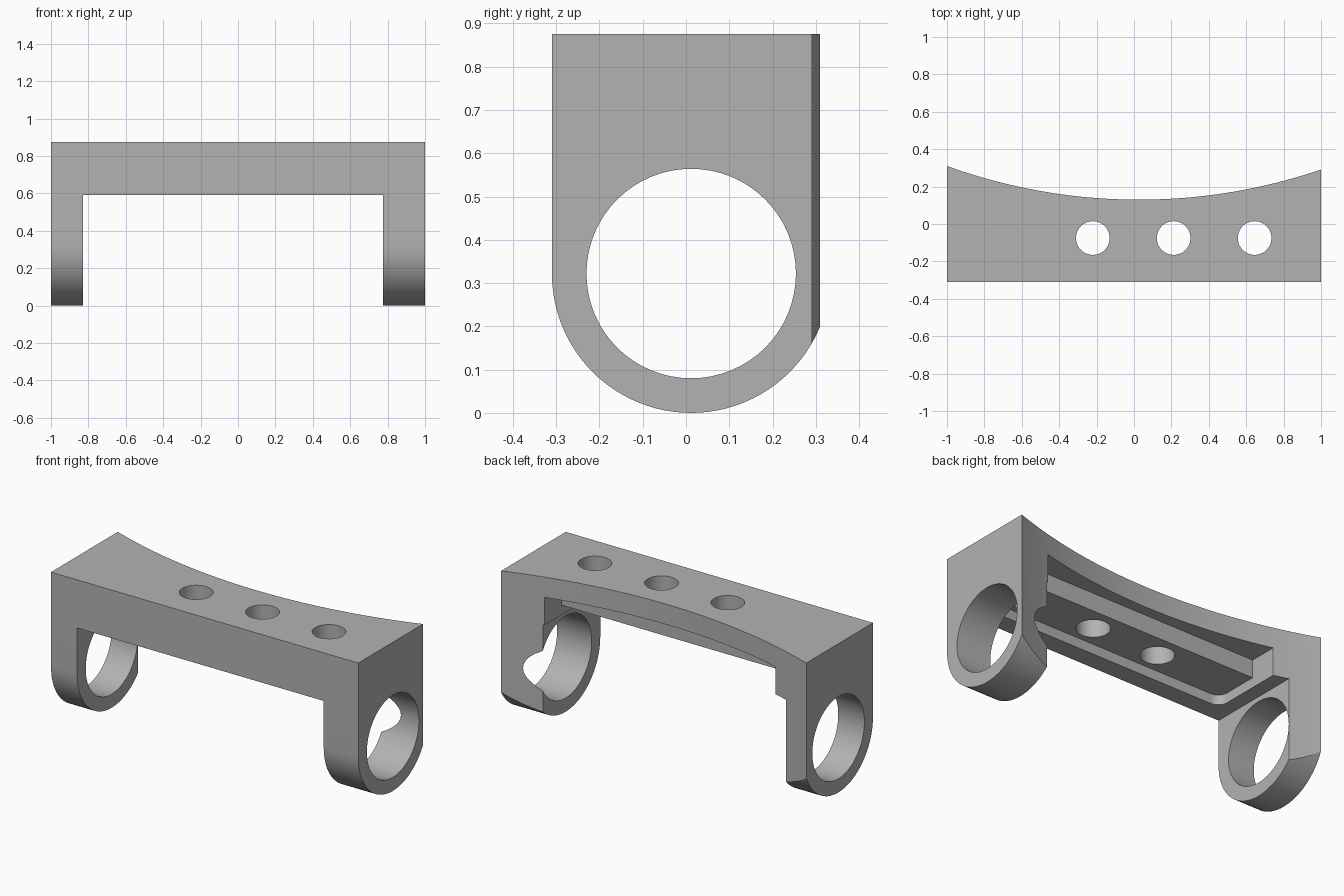
import bpy
import bmesh
from math import cos, sin, pi, radians

cube = bpy.data.objects.get("Cube")
if cube:
    bpy.data.objects.remove(cube, do_unlink=True)

grey = bpy.data.materials.new("plain grey")
grey.use_nodes = True
colour = (0.45, 0.45, 0.45, 1)
grey.diffuse_color = colour
grey.node_tree.nodes["Principled BSDF"].inputs["Base Color"].default_value = colour


def arc(cx, cy, r, start, end, steps):
    angles = [radians(start + (end - start) * i / steps) for i in range(steps + 1)]
    return [(cx + r * cos(a), cy + r * sin(a)) for a in angles]


def circle(cx, cy, r, steps=64):
    return arc(cx, cy, r, 0, 360, steps)[:-1]


def rounded_box(x0, x1, y0, y1, r):
    return (arc(x1 - r, y1 - r, r, 0, 90, 8) + arc(x0 + r, y1 - r, r, 90, 180, 8)
            + arc(x0 + r, y0 + r, r, 180, 270, 8) + arc(x1 - r, y0 + r, r, 270, 360, 8))


def prism(name, outline, low, high, along="z"):
    """Extrude a flat outline along z (xy outline) or x (yz outline)."""
    def place(p, h):
        return (p[0], p[1], h) if along == "z" else (h, p[0], p[1])
    bm = bmesh.new()
    face = bm.faces.new([bm.verts.new(place(p, low)) for p in outline])
    new = bmesh.ops.extrude_face_region(bm, geom=[face])["geom"]
    shift = place((0, 0), high - low)
    bmesh.ops.translate(bm, vec=shift, verts=[v for v in new if isinstance(v, bmesh.types.BMVert)])
    bmesh.ops.recalc_face_normals(bm, faces=bm.faces)
    mesh = bpy.data.meshes.new(name)
    bm.to_mesh(mesh)
    bm.free()
    mesh.materials.append(grey)
    obj = bpy.data.objects.new(name, mesh)
    bpy.context.collection.objects.link(obj)
    return obj


def box(x0, x1, y0, y1):
    return [(x0, y0), (x1, y0), (x1, y1), (x0, y1)]


# Bracket blank: flat top with round lower end, run along the whole width
ring_y, ring_z, ring_r = 0.012, 0.322, 0.322
outline = arc(ring_y, ring_z, ring_r, 180, 360, 48) + [(0.334, 0.875), (-0.31, 0.875)]
bracket = prism("bracket", outline, -1, 1, "x")

cutters = [
    # Large concave back
    prism("back_curve_cutter", circle(0.027, 3.15, 3.02, 256), -0.5, 1.5),
    # Ring holes through both legs
    prism("ring_hole_cutter", circle(ring_y, ring_z, 0.242), -1.5, 1.5, "x"),
    # Gap between the legs
    prism("leg_gap_cutter", box(-0.83, 0.775, -1, 1), -0.5, 0.592),
    # Shallow rounded pocket under the bridge
    prism("pocket_cutter", rounded_box(-0.745, 0.765, -0.2, 0.2, 0.06), 0.4, 0.65),
    # Deeper recess that opens through the back
    prism("recess_cutter", box(-0.745, 0.765, 0.065, 0.6), 0.4, 0.755),
]
# Vertical bolt holes
for x in (-0.22, 0.212, 0.645):
    cutters.append(prism("bolt_hole_cutter", circle(x, -0.075, 0.09, 48), 0.4, 1.2))

bpy.context.view_layer.objects.active = bracket
for cutter in cutters:
    cutter.hide_render = True
    mod = bracket.modifiers.new(cutter.name, 'BOOLEAN')
    mod.operation = 'DIFFERENCE'
    mod.solver = 'EXACT'
    mod.object = cutter
    bpy.ops.object.modifier_apply(modifier=mod.name)
for cutter in cutters:
    bpy.data.objects.remove(cutter, do_unlink=True)

# Smooth curves, crisp edges
bpy.ops.object.select_all(action='DESELECT')
bracket.select_set(True)
bpy.ops.object.shade_smooth_by_angle(angle=radians(25))
